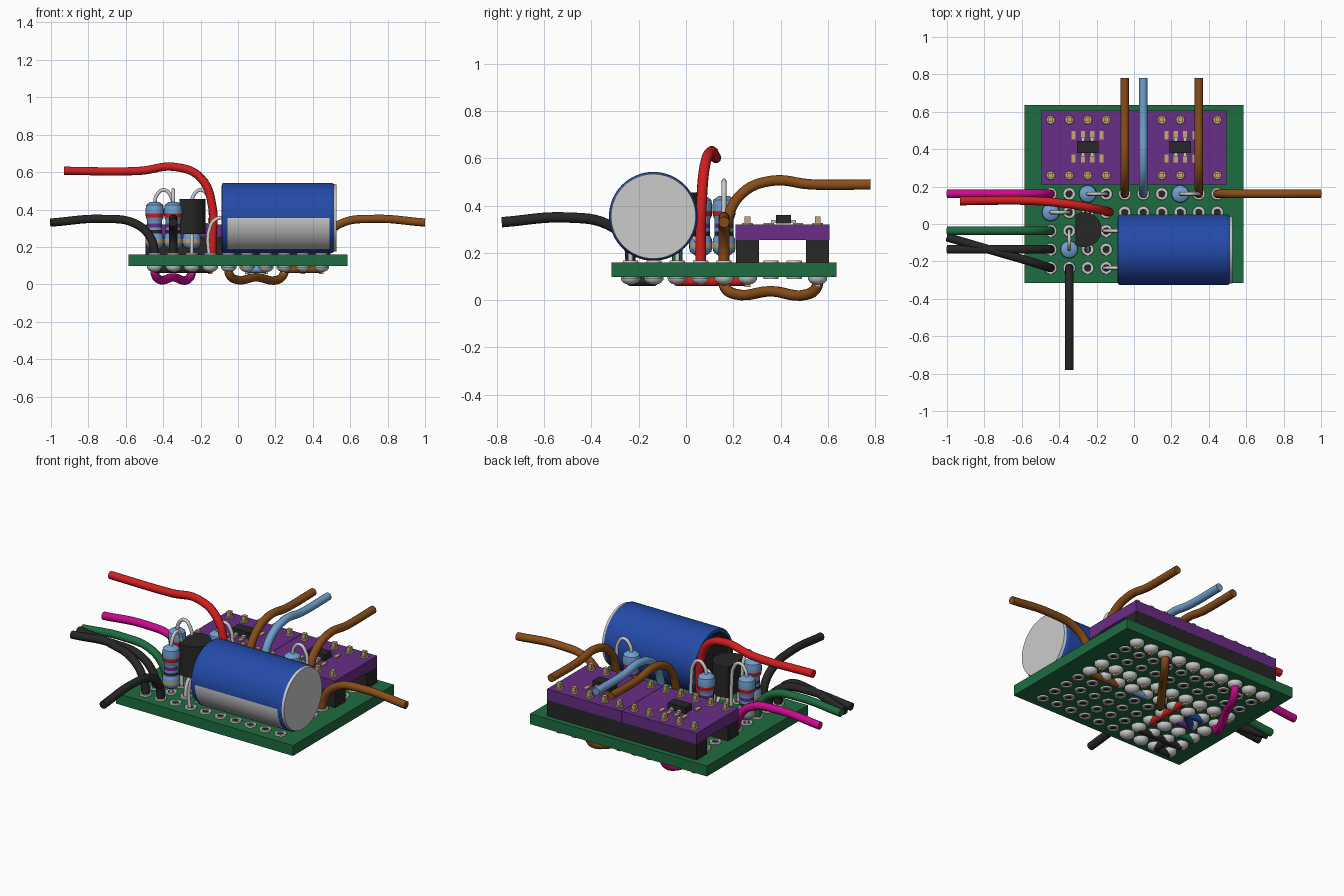
import bpy, bmesh, math
from mathutils import Matrix, Vector

if "Cube" in bpy.data.objects:
    bpy.data.objects.remove(bpy.data.objects["Cube"])


def colour(name, r, g, b):
    m = bpy.data.materials.new(name)
    m.diffuse_color = (r, g, b, 1)
    m.use_nodes = True
    m.node_tree.nodes["Principled BSDF"].inputs["Base Color"].default_value = m.diffuse_color
    return m


GREEN = colour("green", .013, .15, .05)
PURPLE = colour("purple", .14, .026, .24)
BLACK = colour("black", .02, .02, .02)
BLUE = colour("blue", .017, .07, .4)
SKY = colour("light blue", .16, .35, .62)
RED = colour("red", .65, .013, .013)
BROWN = colour("brown", .25, .075, .01)
SILVER = colour("silver", .6, .6, .6)
PINK = colour("magenta", .6, .003, .27)
TAN = colour("tan", .55, .4, .18)

P = .099                                   # hole pitch
COL = [(i - 4.5) * P for i in range(10)]   # hole columns, left to right
ROW = [.161 + (j - 4) * P for j in range(9)]  # hole rows, front to back
TOP, BOT = .16, .098                       # board faces


def finish(bm, name, mats, smooth=True):
    bmesh.ops.recalc_face_normals(bm, faces=bm.faces)
    me = bpy.data.meshes.new(name)
    bm.to_mesh(me)
    bm.free()
    for m in mats:
        me.materials.append(m)
    ob = bpy.data.objects.new(name, me)
    bpy.context.collection.objects.link(ob)
    if smooth:
        smooth_edges(ob)
    return ob


def smooth_edges(ob):
    bpy.ops.object.select_all(action='DESELECT')
    bpy.context.view_layer.objects.active = ob
    ob.select_set(True)
    bpy.ops.object.shade_smooth_by_angle(angle=math.radians(40))


def boxes(name, mat, items):
    """Boxes given as (x0, x1, y0, y1, z0, z1)."""
    bm = bmesh.new()
    for x0, x1, y0, y1, z0, z1 in items:
        m = Matrix.Translation(((x0 + x1) / 2, (y0 + y1) / 2, (z0 + z1) / 2))
        bmesh.ops.create_cube(bm, size=1, matrix=m @ Matrix.Diagonal((x1 - x0, y1 - y0, z1 - z0, 1)))
    return finish(bm, name, [mat], False)


def lathe(name, profile, mats, places, n=16, turn=Matrix()):
    """Revolve (radius, height, material of next band) at every place."""
    bm = bmesh.new()
    for p in places:
        m = Matrix.Translation(p) @ turn
        rings = []
        for r, z, _ in profile:
            k = n if r > 0 else 1
            rings.append([bm.verts.new(m @ Vector((r * math.cos(a), r * math.sin(a), z)))
                          for a in (2 * math.pi * i / k for i in range(k))])
        for (a, b), pt in zip(zip(rings, rings[1:]), profile):
            for i in range(n):
                j = (i + 1) % n
                vs = [a[i % len(a)], a[j % len(a)], b[j % len(b)], b[i % len(b)]]
                f = bm.faces.new(list(dict.fromkeys(vs)))
                f.material_index = pt[2]
    return finish(bm, name, mats)


def tube(name, mat, points, r=.023):
    cu = bpy.data.curves.new(name, 'CURVE')
    cu.dimensions = '3D'
    cu.bevel_depth, cu.bevel_resolution = r, 3
    cu.resolution_u, cu.use_fill_caps = 6, True
    s = cu.splines.new('BEZIER')
    s.bezier_points.add(len(points) - 1)
    for bp, p in zip(s.bezier_points, points):
        bp.co = p
        bp.handle_left_type = bp.handle_right_type = 'AUTO'
    cu.materials.append(mat)
    ob = bpy.data.objects.new(name, cu)
    bpy.context.collection.objects.link(ob)
    bpy.ops.object.select_all(action='DESELECT')
    bpy.context.view_layer.objects.active = ob
    ob.select_set(True)
    bpy.ops.object.convert(target='MESH')
    smooth_edges(bpy.context.view_layer.objects.active)


# Perforated board with plated holes
boxes("board", GREEN, [(-.585, .585, -.316, .637, BOT, TOP)])
holes = [(x, y, 0) for x in COL for y in ROW]
for side, z, d in (("top", TOP, 1), ("bottom", BOT, -1)):
    lathe(side + "_pads", [(.034, z, 0), (.032, z + d * .008, 0), (.019, z + d * .008, 0),
                           (.018, z + d * .002, 1), (0, z + d * .002, 1)],
          [SILVER, BLACK], holes, 14)

# Two driver modules on header strips
boxes("module_boards", PURPLE, [(-.495, -.001, .21, .607, .255, .32), (.001, .495, .21, .607, .255, .32)])
boxes("header_strips", BLACK, [(-.495, .495, y - .049, y + .049, TOP, .255) for y in (ROW[5], ROW[8])])
pins = [(x, y) for x in COL for y in (ROW[5], ROW[8])]
boxes("header_pins", TAN, [(x - .012, x + .012, y - .012, y + .012, .055, .355) for x, y in pins])
lathe("pin_pads", [(.024, .32, 0), (.022, .326, 0), (0, .326, 0)], [TAN], [(x, y, 0) for x, y in pins], 12)
chips = (-.248, .248)
boxes("chips", BLACK, [(x - .058, x + .058, .38, .445, .325, .36) for x in chips])
legs = [x + (i - 1.5) * .05 for x in chips for i in range(4)]
boxes("chip_pads", TAN, [(x - .011, x + .011, y - .022, y + .022, .32, .327) for x in legs for y in (.35, .474)])
boxes("chip_legs", SILVER, [(x - .009, x + .009, y - .013, y + .013, .327, .34)
                            for x in legs if min(abs(x - c) for c in chips) < .05 for y in (.372, .453)])

# Large capacitor lying on its side, with a pale stripe
cap = lathe("capacitor", [(0, -.07, 1), (.15, -.07, 1), (.165, -.088, 0), (.182, -.086, 0), (.188, -.075, 0),
                          (.188, -.056, 0), (.188, .49, 0), (.188, .503, 0), (.181, .512, 2),
                          (.179, .527, 2), (0, .527, 2)],
            [BLUE, BLACK, SILVER], [(0, -.138, .355)], 64, Matrix.Rotation(math.pi / 2, 4, 'Y'))
for f in cap.data.polygons:
    a = math.degrees(math.atan2(f.center.z - .355, -(f.center.y + .138)))
    if .1 < f.center.x < .3 and -63 < a < 0 and len(f.vertices) == 4 and abs(f.normal.x) < .1:
        f.material_index = 2
for y in (ROW[0], ROW[2]):
    tube("capacitor_lead", SILVER, [(-.06, y, .355), (-.115, y, .35), (COL[3], y, .31), (COL[3], y, .09)], .01)

# Half-round transistor: arc closed by its flat left face
bm = bmesh.new()
arc = [(-.267 + .093 * math.cos(math.radians(t)), -.03 + .093 * math.sin(math.radians(t)))
       for t in range(-120, 121, 12)]
face = bm.faces.new([bm.verts.new((x, y, .27)) for x, y in arc])
up = bmesh.ops.extrude_face_region(bm, geom=[face])["geom"]
bmesh.ops.translate(bm, vec=(0, 0, .185), verts=[v for v in up if isinstance(v, bmesh.types.BMVert)])
finish(bm, "transistor", [BLACK])
for k, y in enumerate((ROW[1], ROW[2], ROW[3])):
    tube("transistor_leg", SILVER, [(COL[2], ROW[2] + (k - 1) * .05, .29), (COL[2], y, .22), (COL[2], y, .09)], .01)

# Upright resistors with colour bands and looped leads
spots = [(COL[0], ROW[3], 1, 0), (COL[1], ROW[1], 0, 1), (COL[2], ROW[4], 1, 0), (COL[7], ROW[4], 1, 0)]
lathe("resistors", [(0, .19, 0), (.025, .19, 0), (.045, .205, 0), (.049, .222, 1), (.049, .242, 0),
                    (.047, .258, 0), (.04, .272, 2), (.04, .29, 0), (.04, .305, 3), (.04, .325, 0),
                    (.04, .342, 0), (.047, .357, 4), (.049, .378, 0), (.049, .4, 0), (.045, .425, 0),
                    (.025, .44, 0), (0, .44, 0)],
      [SKY, TAN, BLACK, PURPLE, RED], [(x, y, 0) for x, y, _, _ in spots], 20)
for x, y, dx, dy in spots:
    tube("resistor_lead", SILVER, [(x + dx * P * t, y + dy * P * t, z) for t, z in
                                   ((0, .42), (.1, .475), (.5, .505), (.9, .465), (1, .4), (1, .09))], .01)
    tube("resistor_foot", SILVER, [(x, y, .2), (x, y, .09)], .01)


# Loose wires leaving the board
def side_wire(name, mat, row, s=-1, end=None):
    y, e = ROW[row], ROW[row] if end is None else end
    pts = ((1, .33, 1), (.72, .35, .5), (.55, .325, .2), (.468, .25, .04), (.446, .17, 0), (.446, .09, 0))
    tube(name, mat, [(s * x, y + (e - y) * t, z) for x, z, t in pts])


side_wire("left_magenta_wire", PINK, 4)
side_wire("left_green_wire", GREEN, 2)
side_wire("left_black_wire", BLACK, 1)
side_wire("left_slanted_wire", BLACK, 0, end=-.07)
side_wire("right_brown_wire", BROWN, 4, s=1)
for col, mat in ((4, BROWN), (5, SKY), (8, BROWN)):
    tube("rear_wire", mat, [(COL[col], y, z) for y, z in
                            ((.78, .49), (.53, .49), (.36, .505), (.235, .45), (.17, .32), (.161, .2), (.161, .09))])
tube("front_black_wire", BLACK, [(COL[1], y, z) for y, z in
                                 ((-.78, .33), (-.5, .35), (-.33, .32), (-.25, .25), (ROW[0], .17), (ROW[0], .09))])
tube("red_wire", RED, [(-.93, .123, .607), (-.52, .123, .607), (-.34, .105, .628), (-.2, .08, .57),
                       (-.135, .065, .4), (-.137, .062, .25), (-.14, .062, .09)])

# Sagging jumpers under the board
for name, mat, a, b in (("magenta_jumper", PINK, (0, 4), (2, 8)), ("brown_jumper", BROWN, (4, 4), (7, 8))):
    A, B = Vector((COL[a[0]], ROW[a[1]], 0)), Vector((COL[b[0]], ROW[b[1]], 0))
    tube(name, mat, [A.lerp(B, t) + Vector((0, 0, z)) for t, z in
                     ((0, .1), (.01, .055), (.12, .026), (.5, .038), (.88, .024), (.99, .055), (1, .1))])

# Short straight jumpers under the board
for mat, a, b in ((RED, (3, 2), (3, 5)), (SKY, (5, 4), (6, 4)), (BROWN, (8, 4), (9, 4)), (BROWN, (7, 4), (8, 4)),
                  (BLUE, (1, 4), (2, 4)), (BLUE, (1, 3), (2, 4)), (PURPLE, (1, 3), (2, 3)), (GREEN, (0, 2), (1, 2)),
                  (BLACK, (0, 1), (3, 1)), (BLACK, (0, 0), (1, 0)), (BLACK, (1, 0), (1, 1))):
    tube("short_jumper", mat, [(COL[a[0]], ROW[a[1]], .08), (COL[b[0]], ROW[b[1]], .08)], .02)

# Solder joints under every used hole
used = set(pins) | {(COL[i], ROW[4]) for i in range(10)} | {(COL[i], ROW[j]) for i in range(4) for j in range(4)}
lathe("solder_joints", [(.042, BOT, 0), (.041, BOT - .012, 0), (.03, BOT - .025, 0), (.012, BOT - .032, 0),
                        (0, BOT - .033, 0)], [SILVER], [(x, y, 0) for x, y in sorted(used)], 14)
